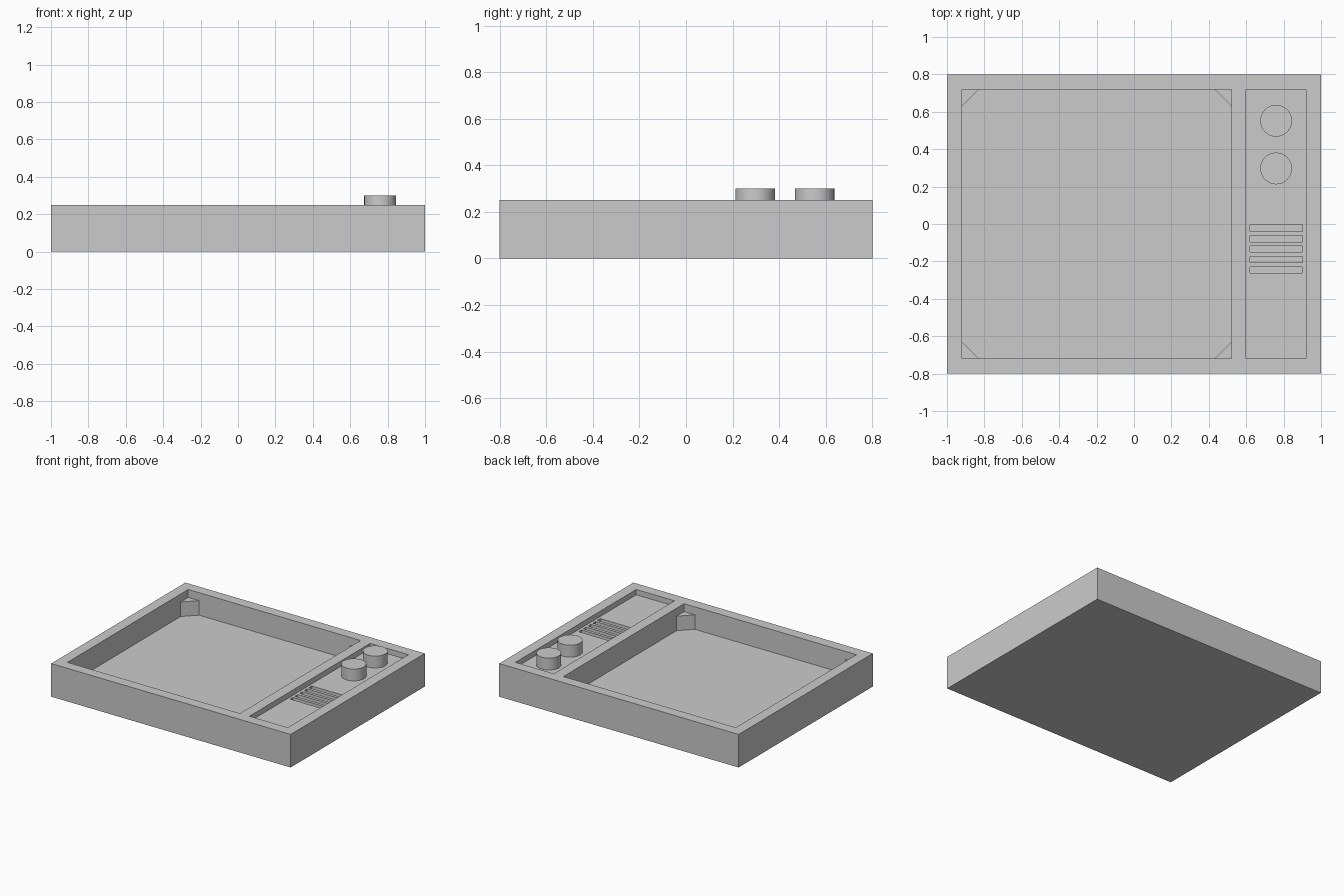
import bpy
import bmesh

default = bpy.data.objects.get("Cube")
if default:
    bpy.data.objects.remove(default, do_unlink=True)

# Single grey used on every part
GREY = (0.6, 0.6, 0.6, 1.0)
grey = bpy.data.materials.new("plain_grey")
grey.use_nodes = True
grey.diffuse_color = GREY
grey.node_tree.nodes["Principled BSDF"].inputs["Base Color"].default_value = GREY

RIM, PANEL_Z, SCREEN_Z = 0.25, 0.21, 0.08


def add_object(name, bm):
    bmesh.ops.recalc_face_normals(bm, faces=bm.faces)
    mesh = bpy.data.meshes.new(name)
    bm.to_mesh(mesh)
    bm.free()
    mesh.materials.append(grey)
    obj = bpy.data.objects.new(name, mesh)
    bpy.context.collection.objects.link(obj)
    return obj


def prism(name, outline, z0, z1):
    """Extrude a flat outline from z0 up to z1."""
    bm = bmesh.new()
    face = bm.faces.new([bm.verts.new((x, y, z0)) for x, y in outline])
    top = bmesh.ops.extrude_face_region(bm, geom=[face])["geom"]
    for v in top:
        if isinstance(v, bmesh.types.BMVert):
            v.co.z = z1
    return add_object(name, bm)


def block(name, x0, x1, y0, y1, z0, z1):
    return prism(name, [(x0, y0), (x1, y0), (x1, y1), (x0, y1)], z0, z1)


def carve(target, cutter):
    """Cut one solid out of another and drop the cutter."""
    cutter.hide_render = True
    mod = target.modifiers.new("carve", "BOOLEAN")
    mod.operation = "DIFFERENCE"
    mod.solver = "EXACT"
    mod.object = cutter
    bpy.context.view_layer.objects.active = target
    bpy.ops.object.modifier_apply(modifier=mod.name)
    bpy.data.objects.remove(cutter, do_unlink=True)


# Casing with screen recess, control panel recess and speaker slots
casing = block("casing", -1, 1, -0.8, 0.8, 0, RIM)
carve(casing, block("screen_cutter", -0.92, 0.52, -0.72, 0.72, SCREEN_Z, 0.4))
carve(casing, block("panel_cutter", 0.6, 0.92, -0.72, 0.72, PANEL_Z, 0.4))
for i in range(5):
    y = -0.022 - i * 0.056
    carve(casing, block("slot_cutter", 0.62, 0.9, y - 0.017, y + 0.017,
                        PANEL_Z - 0.03, 0.4))

# Triangular posts in the four corners of the screen recess
LEG = 0.09
for x, sx, side in ((-0.92, 1, "right"), (0.52, -1, "left")):
    for y, sy, end in ((-0.72, 1, "front"), (0.72, -1, "back")):
        prism(f"corner_post_{end}_{side}",
              [(x, y), (x + sx * LEG, y), (x, y + sy * LEG)], SCREEN_Z, 0.19)

# Two round dials on the control panel
for name, y in (("upper_dial", 0.552), ("lower_dial", 0.297)):
    bm = bmesh.new()
    bmesh.ops.create_cone(bm, cap_ends=True, segments=32, radius1=0.085,
                          radius2=0.085, depth=0.3 - PANEL_Z)
    bmesh.ops.translate(bm, verts=bm.verts, vec=(0.76, y, (0.3 + PANEL_Z) / 2))
    dial = add_object(name, bm)
    bpy.ops.object.select_all(action="DESELECT")
    dial.select_set(True)
    bpy.context.view_layer.objects.active = dial
    bpy.ops.object.shade_smooth_by_angle()
